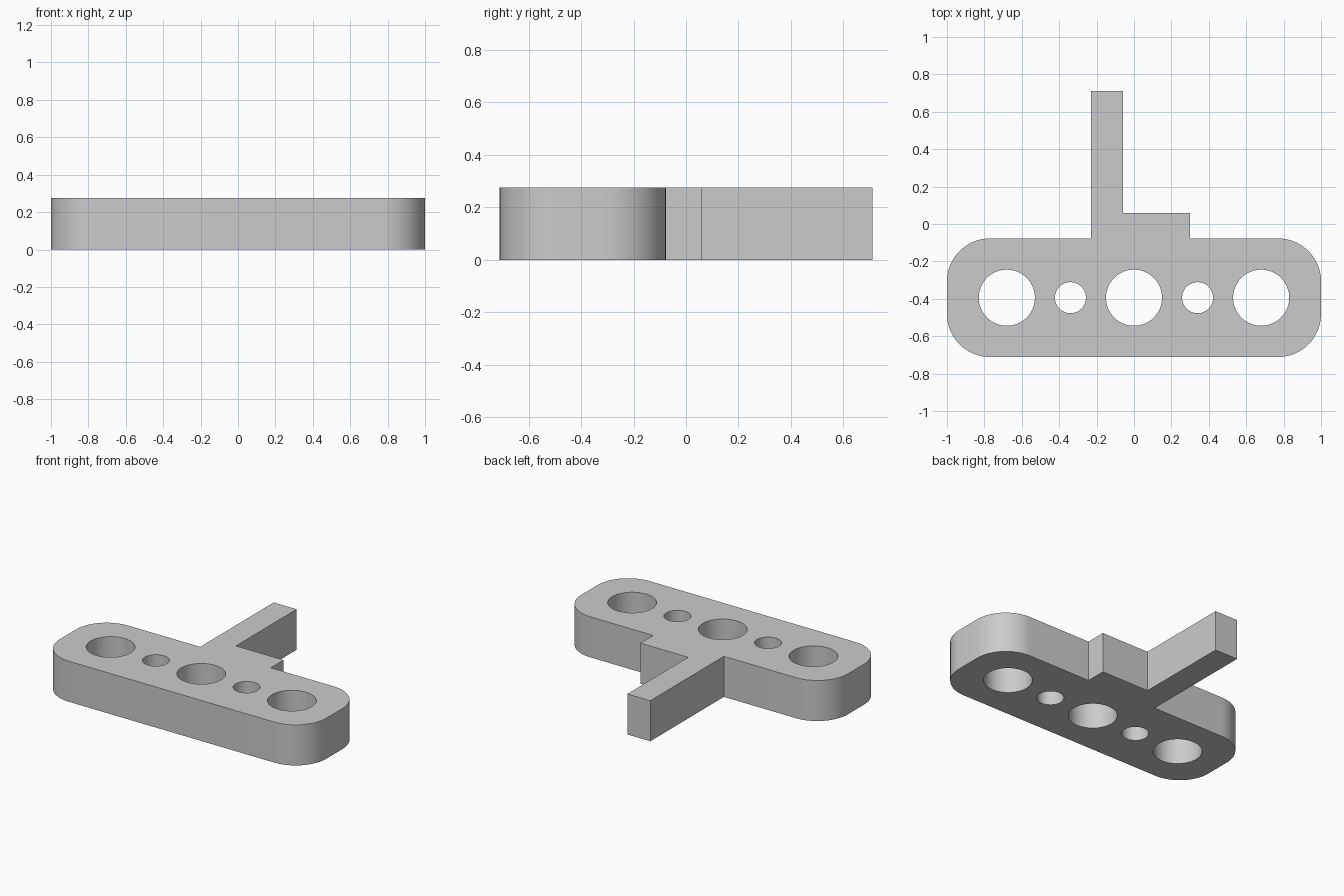
import bpy
import bmesh
from math import cos, sin, pi, radians

HEIGHT = 0.275
PLATE_Y = -0.394     # centre line of the plate and its holes
BACK_EDGE = -0.077   # where the bracket meets the plate

cube = bpy.data.objects.get("Cube")
if cube:
    bpy.data.objects.remove(cube, do_unlink=True)

grey = bpy.data.materials.new("plain grey")
grey.use_nodes = True
grey.diffuse_color = (0.6, 0.6, 0.6, 1)
grey.node_tree.nodes["Principled BSDF"].inputs["Base Color"].default_value = (0.6, 0.6, 0.6, 1)


def arc(cx, cy, r, start, end, steps):
    angles = [start + (end - start) * i / steps for i in range(steps + 1)]
    return [(cx + r * cos(a), cy + r * sin(a)) for a in angles]


def prism(name, outline, bottom=0.0, top=HEIGHT):
    """Extrude a counter-clockwise outline straight up."""
    bm = bmesh.new()
    face = bm.faces.new([bm.verts.new((x, y, bottom)) for x, y in outline])
    grown = bmesh.ops.extrude_face_region(bm, geom=[face], use_keep_orig=True)
    verts = [v for v in grown["geom"] if isinstance(v, bmesh.types.BMVert)]
    bmesh.ops.translate(bm, verts=verts, vec=(0, 0, top - bottom))
    bmesh.ops.recalc_face_normals(bm, faces=bm.faces)
    mesh = bpy.data.meshes.new(name)
    bm.to_mesh(mesh)
    bm.free()
    mesh.materials.append(grey)
    obj = bpy.data.objects.new(name, mesh)
    bpy.context.collection.objects.link(obj)
    return obj


# Plate with four rounded corners
half_x, half_y, radius = 1.0, 0.317, 0.23
outline = []
for i, (sx, sy) in enumerate([(1, 1), (-1, 1), (-1, -1), (1, -1)]):
    outline += arc(sx * (half_x - radius), PLATE_Y + sy * (half_y - radius),
                   radius, i * pi / 2, (i + 1) * pi / 2, 16)
plate = prism("plate", outline)

# Row of large and small through holes
cutters = []
for x, r in [(-0.68, 0.15), (-0.34, 0.083), (0, 0.15), (0.34, 0.083), (0.68, 0.15)]:
    circle = arc(x, PLATE_Y, r, 0, 2 * pi, 64)[:-1]
    cutter = prism("hole_cutter", circle, -0.1, HEIGHT + 0.1)
    cutter.hide_render = True
    cutters.append(cutter)
    cut = plate.modifiers.new("hole", 'BOOLEAN')
    cut.operation = 'DIFFERENCE'
    cut.solver = 'EXACT'
    cut.object = cutter

# Bake the holes, then drop the cutters
bpy.context.view_layer.update()
graph = bpy.context.evaluated_depsgraph_get()
cut_mesh = bpy.data.meshes.new_from_object(plate.evaluated_get(graph))
plate.modifiers.clear()
plate.data = cut_mesh
for cutter in cutters:
    bpy.data.objects.remove(cutter, do_unlink=True)

# L-shaped bracket: long arm with a short step beside it
prism("bracket", [(-0.23, BACK_EDGE), (0.3, BACK_EDGE), (0.3, 0.06),
                  (-0.058, 0.06), (-0.058, 0.711), (-0.23, 0.711)])

# Smooth the curved walls, keep the rims sharp
bpy.ops.object.select_all(action='DESELECT')
plate.select_set(True)
bpy.context.view_layer.objects.active = plate
bpy.ops.object.shade_smooth_by_angle(angle=radians(30))
